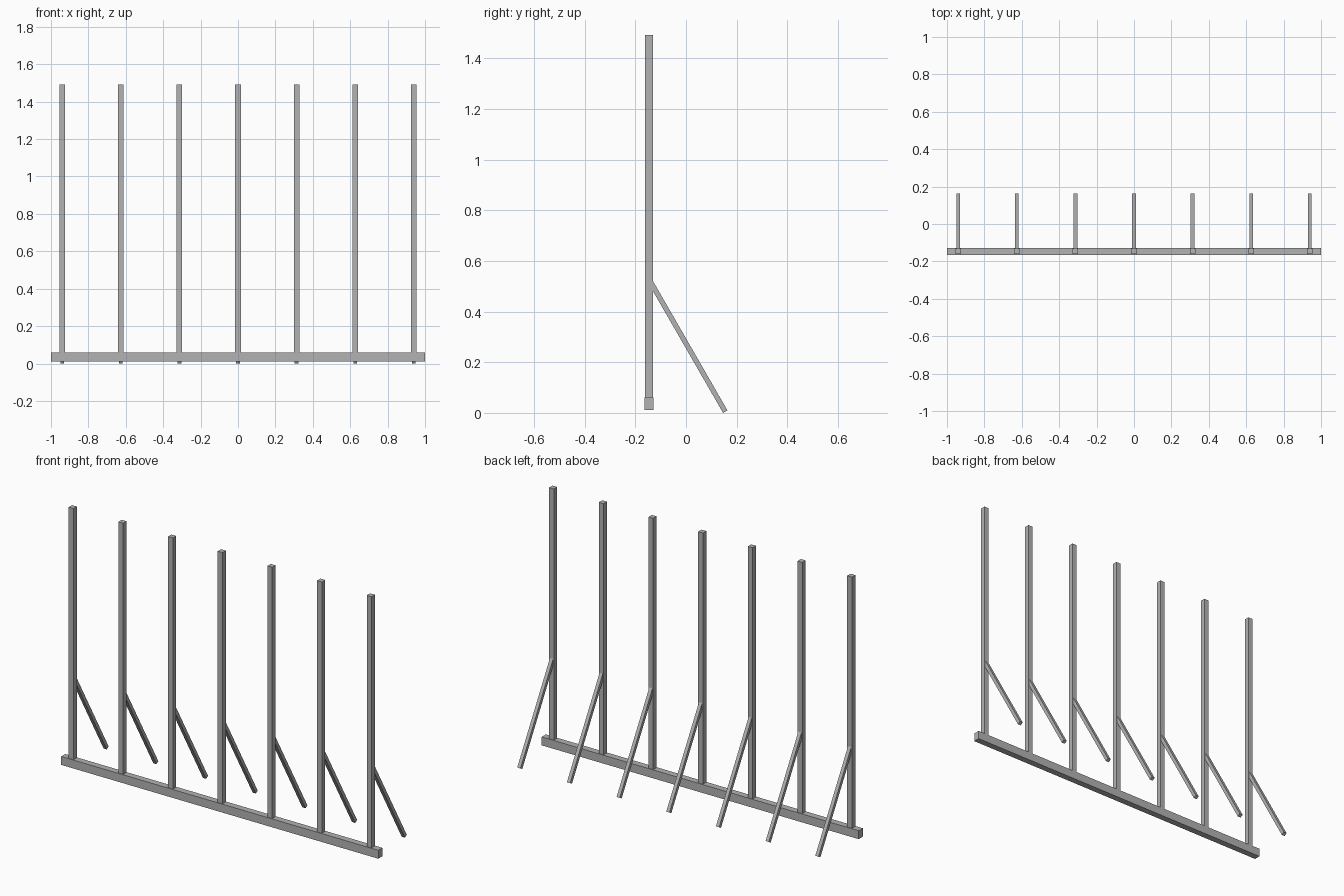
import bpy
from mathutils import Vector

if "Cube" in bpy.data.objects:
    bpy.data.objects.remove(bpy.data.objects["Cube"])

LINE_Y = -0.146   # the rail and posts share this line
SPACING = 0.3133

grey = bpy.data.materials.new("dark_grey")
grey.diffuse_color = (0.45, 0.45, 0.45, 1)
grey.use_nodes = True
grey.node_tree.nodes["Principled BSDF"].inputs["Base Color"].default_value = grey.diffuse_color


def beam(name, a, b, width, depth):
    """Rectangular bar from a to b; width runs along x for upright bars."""
    a, b = Vector(a), Vector(b)
    d = b - a
    bpy.ops.mesh.primitive_cube_add(size=1, location=(a + b) / 2)
    ob = bpy.context.object
    ob.name = name
    ob.scale = (width, depth, d.length)
    bpy.ops.object.transform_apply(location=False, rotation=False, scale=True)
    ob.rotation_euler = d.to_track_quat('Z', 'Y').to_euler()
    ob.data.materials.append(grey)
    return ob


# Long rail along the foot of the posts
beam("base_rail", (0, LINE_Y, 0.012), (0, LINE_Y, 0.06), 2, 0.037)

# Seven posts, each with a square sloping brace behind
for i in range(7):
    x = (i - 3) * SPACING
    beam(f"post_{i + 1}", (x, LINE_Y, 0.05), (x, LINE_Y, 1.492), 0.03, 0.03)
    beam(f"brace_{i + 1}", (x, 0.155, 0.005), (x, -0.145, 0.526), 0.02, 0.02)
